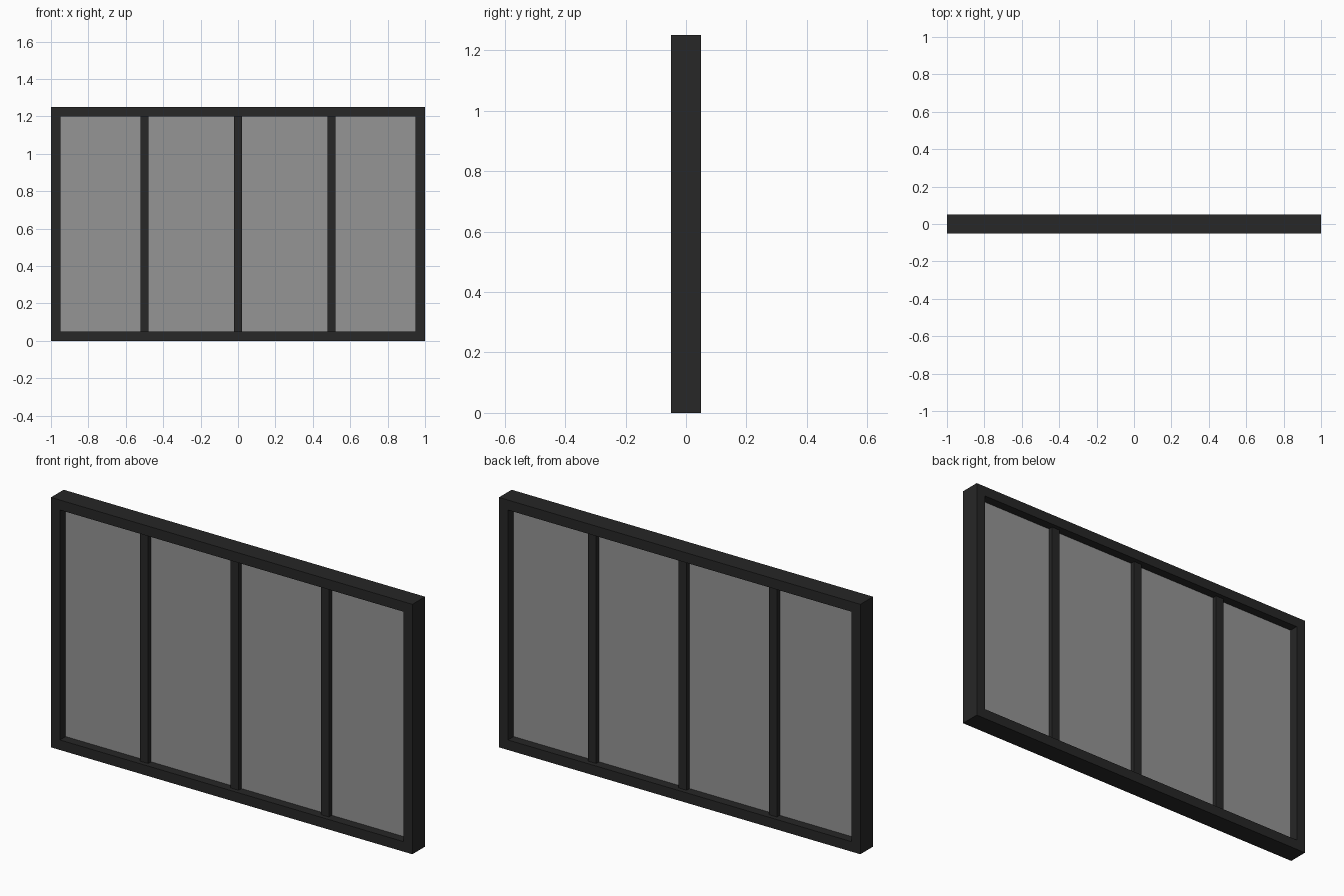
import bpy

if "Cube" in bpy.data.objects:
    bpy.data.objects.remove(bpy.data.objects["Cube"])

W, H, D, T = 2.0, 1.25, 0.10, 0.05    # width, height, depth, frame bar size


def material(name, colour):
    mat = bpy.data.materials.new(name)
    mat.diffuse_color = colour
    mat.use_nodes = True
    mat.node_tree.nodes["Principled BSDF"].inputs["Base Color"].default_value = mat.diffuse_color
    return mat


dark = material("dark_metal", (0.02, 0.02, 0.02, 1.0))
clear = material("glass", (0.3, 0.3, 0.3, 0.4))


def box(name, centre, size, mat):
    bpy.ops.mesh.primitive_cube_add(size=1, location=centre)
    obj = bpy.context.object
    obj.name = name
    obj.scale = size
    bpy.ops.object.transform_apply(location=False, rotation=False, scale=True)
    obj.data.materials.append(mat)
    return obj


# Outer frame: full-width rails with stiles between them
inner_h = H - 2 * T
for name, z in (("bottom_rail", T / 2), ("top_rail", H - T / 2)):
    box(name, (0, 0, z), (W, D, T), dark)
for name, side in (("left_stile", -1), ("right_stile", 1)):
    box(name, (side * (W - T) / 2, 0, H / 2), (T, D, inner_h), dark)

# Slimmer mullions dividing the window in four
mullion_w = 0.045
mullion_x = (-0.5, 0, 0.5)
for x in mullion_x:
    box("mullion", (x, 0, H / 2), (mullion_w, 0.055, inner_h), dark)

# Thin glass panes between the bars
starts = [-W / 2 + T] + [x + mullion_w / 2 for x in mullion_x]
ends = [x - mullion_w / 2 for x in mullion_x] + [W / 2 - T]
for a, b in zip(starts, ends):
    box("glass_pane", ((a + b) / 2, 0, H / 2), (b - a, 0.01, inner_h), clear)
